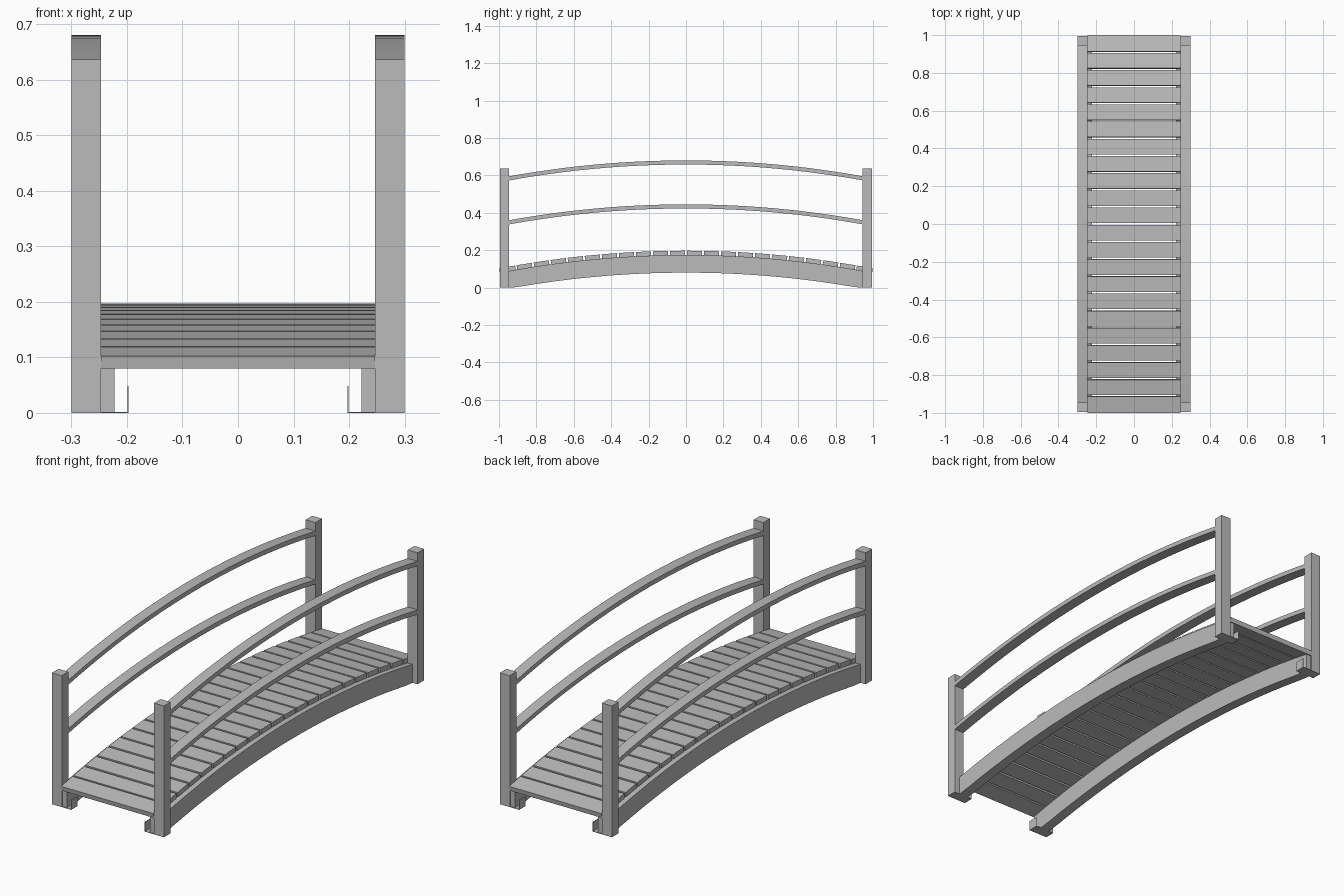
import bpy, bmesh, math
from mathutils import Matrix

cube = bpy.data.objects.get("Cube")
if cube:
    bpy.data.objects.remove(cube, do_unlink=True)

RADIUS = 5.3          # curvature shared by deck, beams and rails
INNER, OUTER = 0.247, 0.30
POST_IN, POST_OUT = 0.945, 0.995

grey = bpy.data.materials.new("plain_grey")
grey.use_nodes = True
grey.diffuse_color = (0.5, 0.5, 0.5, 1)
grey.node_tree.nodes["Principled BSDF"].inputs["Base Color"].default_value = (0.5, 0.5, 0.5, 1)


def drop(y):
    """Fall of the arch below its crown at distance y."""
    return RADIUS - math.sqrt(RADIUS ** 2 - y ** 2)


def make(name, bm, mirror=(False, False, False)):
    bmesh.ops.recalc_face_normals(bm, faces=bm.faces)
    mesh = bpy.data.meshes.new(name)
    bm.to_mesh(mesh)
    bm.free()
    mesh.materials.append(grey)
    obj = bpy.data.objects.new(name, mesh)
    bpy.context.collection.objects.link(obj)
    if any(mirror):
        mod = obj.modifiers.new("mirror", 'MIRROR')
        mod.use_axis = mirror
        mod.use_mirror_merge = False
    return obj


def add_box(bm, low, high, tilt=0.0):
    size = [b - a for a, b in zip(low, high)]
    mid = [(a + b) / 2 for a, b in zip(low, high)]
    matrix = (Matrix.Translation(mid) @ Matrix.Rotation(tilt, 4, 'X')
              @ Matrix.Diagonal((*size, 1)))
    bmesh.ops.create_cube(bm, size=1, matrix=matrix)


def arched_beam(name, x0, x1, bottom, top, half, steps=32):
    """Curved bar along y, cut off flat at the ground, mirrored to both sides."""
    bm = bmesh.new()
    rings = []
    for i in range(steps + 1):
        y = half * (2 * i / steps - 1)
        low, high = max(0, bottom - drop(y)), top - drop(y)
        rings.append([bm.verts.new(p) for p in
                      ((x0, y, low), (x1, y, low), (x1, y, high), (x0, y, high))])
    for a, b in zip(rings, rings[1:]):
        for k in range(4):
            n = (k + 1) % 4
            bm.faces.new((a[k], a[n], b[n], b[k]))
    bm.faces.new(rings[0])
    bm.faces.new(rings[-1])
    obj = make(name, bm, (True, False, False))
    bpy.ops.object.select_all(action='DESELECT')
    bpy.context.view_layer.objects.active = obj
    obj.select_set(True)
    bpy.ops.object.shade_smooth_by_angle(angle=math.radians(30))


# Side beams and the two rails on each side
arched_beam("side_beams", 0.222, 0.272, 0.08, 0.174, 0.99)
arched_beam("upper_rails", INNER, OUTER, 0.658, 0.68, POST_IN + 0.01)
arched_beam("middle_rails", INNER, OUTER, 0.423, 0.445, POST_IN + 0.01)

# Four corner posts
bm = bmesh.new()
add_box(bm, (INNER, POST_IN, 0), (OUTER, POST_OUT, 0.636))
make("corner_posts", bm, (True, True, False))

# Thin foot brackets inside the posts
bm = bmesh.new()
add_box(bm, (0.197, POST_IN, 0), (0.199, POST_OUT, 0.048))
add_box(bm, (0.197, POST_IN, 0), (INNER, POST_OUT, 0.002))
make("foot_brackets", bm, (True, True, False))

# Deck planks following the arch
bm = bmesh.new()
count, gap, thick = 22, 0.009, 0.023
pitch = 2 / count
for i in range(count):
    y = -1 + pitch * (i + 0.5)
    z = 0.197 - drop(y)
    half = (pitch - gap) / 2
    if i in (0, count - 1):
        half = pitch / 2 - 0.002
    add_box(bm, (-INNER, y - half, z - thick), (INNER, y + half, z),
            tilt=-math.asin(y / RADIUS))
make("deck_planks", bm)
